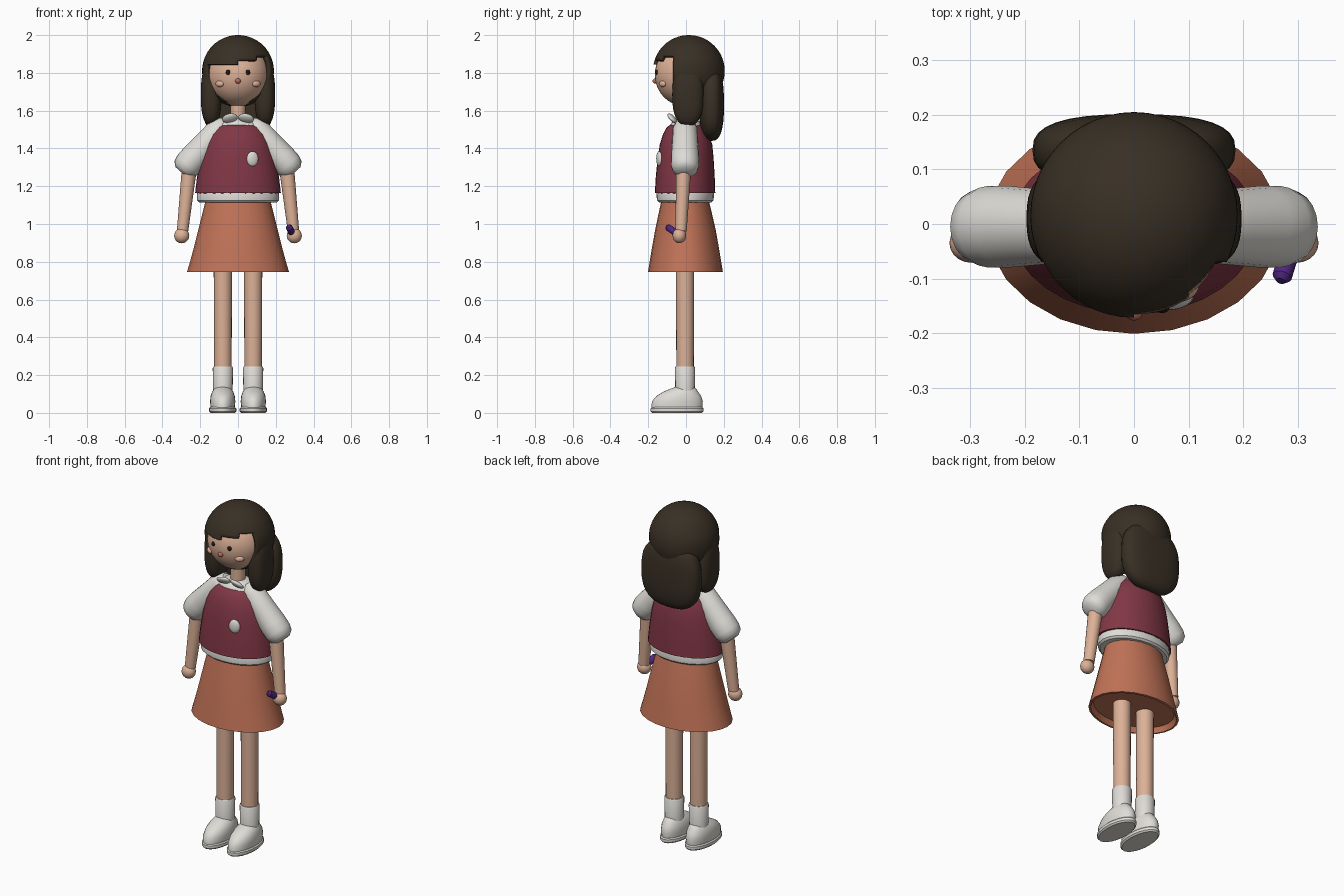
import bpy, bmesh, math
from mathutils import Matrix, Vector

cube = bpy.data.objects.get("Cube")
if cube:
    bpy.data.objects.remove(cube, do_unlink=True)


def material(name, rgb):
    m = bpy.data.materials.new(name)
    m.use_nodes = True
    m.diffuse_color = (*rgb, 1)
    m.node_tree.nodes["Principled BSDF"].inputs["Base Color"].default_value = (*rgb, 1)
    return m


SKIN = material("skin", (0.72, 0.44, 0.31))
HAIR = material("dark brown hair", (0.040, 0.029, 0.018))
VEST = material("maroon knit", (0.22, 0.038, 0.06))
SKIRT = material("terracotta cloth", (0.53, 0.17, 0.095))
WHITE = material("off white", (0.74, 0.72, 0.68))
PURPLE = material("purple", (0.08, 0.02, 0.22))
BLACK = material("eye black", (0.012, 0.01, 0.01))
NOSE = material("nose red", (0.5, 0.15, 0.11))
BLUSH = material("cheek pink", (0.76, 0.43, 0.33))


def finish(name, bm, mat, matrix=None, angle=40):
    if matrix:
        bm.transform(matrix)
    bmesh.ops.recalc_face_normals(bm, faces=bm.faces)
    mesh = bpy.data.meshes.new(name)
    bm.to_mesh(mesh)
    bm.free()
    mesh.materials.append(mat)
    ob = bpy.data.objects.new(name, mesh)
    bpy.context.collection.objects.link(ob)
    bpy.context.view_layer.objects.active = ob
    bpy.ops.object.select_all(action='DESELECT')
    ob.select_set(True)
    bpy.ops.object.shade_smooth_by_angle(angle=math.radians(angle))
    return ob


def loft(name, mat, rings, matrix=None, seg=24, x=0):
    """Stack of horizontal ellipses (z, rx, ry, centre y), capped at both ends."""
    bm = bmesh.new()
    loops = []
    for z, rx, ry, cy in rings:
        loops.append([bm.verts.new((x + rx * math.cos(a), cy + ry * math.sin(a), z))
                      for a in (math.tau * i / seg for i in range(seg))])
    for lo, hi in zip(loops, loops[1:]):
        for i in range(seg):
            j = (i + 1) % seg
            bm.faces.new((lo[i], lo[j], hi[j], hi[i]))
    bm.faces.new(loops[0])
    bm.faces.new(loops[-1])
    return finish(name, bm, mat, matrix)


def blob(name, mat, centre, radii, power=1.0, rot=None, seg=32):
    """Ellipsoid; a power below one makes it boxier."""
    bm = bmesh.new()
    bmesh.ops.create_uvsphere(bm, u_segments=seg, v_segments=seg // 2, radius=1)
    for v in bm.verts:
        v.co = [math.copysign(abs(c) ** power, c) * r for c, r in zip(v.co, radii)]
    m = Matrix.Translation(centre)
    return finish(name, bm, mat, m @ rot if rot else m, 80)


def tube(name, mat, a, b, profile, seg=20):
    """Round profile (distance, radius) along the line from a to b."""
    a, b = Vector(a), Vector(b)
    m = Matrix.Translation(a) @ (b - a).to_track_quat('Z', 'Y').to_matrix().to_4x4()
    return loft(name, mat, [(d, r, r, 0) for d, r in profile], m, seg)


# Head and neck
blob("head", SKIN, (0, 0, 1.79), (0.165, 0.165, 0.168), seg=40)
tube("neck", SKIN, (0, 0, 1.5), (0, 0, 1.7), [(0, 0.04), (0.17, 0.04)])
blob("nose", NOSE, (0, -0.163, 1.757), (0.015, 0.014, 0.014), seg=16)

# Hair cap with a stepped fringe and an open face
bm = bmesh.new()
bmesh.ops.create_uvsphere(bm, u_segments=48, v_segments=32, radius=0.19)
bm.transform(Matrix.Translation((0, 0.015, 1.81)))
FRONT, STEPS = -0.07, ((0.0, 1.845), (0.1, 1.868), (1.0, 1.89))
cuts = [((0, FRONT, 0), (0, 1, 0))]
cuts += [((0, 0, z), (0, 0, 1)) for _, z in STEPS]
cuts += [((x, 0, 0), (1, 0, 0)) for x, _ in STEPS[:2]]
for co, no in cuts:
    bmesh.ops.bisect_plane(bm, geom=bm.verts[:] + bm.edges[:] + bm.faces[:],
                           plane_co=co, plane_no=no, dist=1e-5)


def on_face(p):
    edge = next(z for x, z in STEPS if p.x < x)
    return p.y < FRONT and p.z < edge


bmesh.ops.delete(bm, geom=[f for f in bm.faces if on_face(f.calc_center_median())],
                 context='FACES')
cap = finish("hair_cap", bm, HAIR, angle=50)
thick = cap.modifiers.new("thickness", 'SOLIDIFY')
thick.thickness = 0.022
thick.offset = -1

# Long hair at the back
blob("back_hair", HAIR, (0, 0.135, 1.635), (0.186, 0.066, 0.195), 0.75)

# Blouse and vest
loft("blouse_top", WHITE, [(1.48, 0.13, 0.10, 0), (1.525, 0.115, 0.085, 0),
                           (1.545, 0.09, 0.068, 0), (1.558, 0.055, 0.05, 0)])
loft("blouse_hem", WHITE, [(1.115, 0.205, 0.14, -0.004), (1.125, 0.216, 0.15, -0.004),
                           (1.165, 0.218, 0.153, -0.004), (1.2, 0.2, 0.14, -0.004)])
loft("vest", VEST, [(1.162, 0.21, 0.145, -0.005), (1.164, 0.227, 0.16, -0.005),
                    (1.25, 0.217, 0.156, -0.004), (1.35, 0.2, 0.148, -0.002),
                    (1.42, 0.183, 0.139, 0), (1.475, 0.16, 0.122, 0),
                    (1.51, 0.132, 0.103, 0), (1.525, 0.11, 0.085, 0)], seg=32)
blob("badge", WHITE, (0.077, -0.142, 1.345), (0.032, 0.014, 0.04),
     rot=Matrix.Rotation(0.25, 4, 'Z'), seg=20)

# Skirt with a recessed underside
loft("skirt", SKIRT, [(0.775, 0.245, 0.172, -0.003), (0.745, 0.258, 0.186, -0.003),
                      (0.747, 0.27, 0.198, -0.003), (0.79, 0.257, 0.191, -0.003),
                      (0.87, 0.235, 0.178, -0.003), (0.97, 0.21, 0.16, -0.003),
                      (1.07, 0.185, 0.138, -0.004), (1.14, 0.167, 0.122, -0.005)])

# Paired parts
for side, s in (("left", 1), ("right", -1)):
    # Face
    blob(side + "_eye", BLACK, (s * 0.052, -0.153, 1.803), (0.013, 0.01, 0.014), seg=16)
    blob(side + "_cheek", BLUSH, (s * 0.097, -0.124, 1.742), (0.025, 0.014, 0.017),
         rot=Matrix.Rotation(s * 0.6, 4, 'Z'), seg=20)
    # Side hair and collar
    blob(side + "_side_hair", HAIR, (s * 0.142, 0.01, 1.685), (0.055, 0.083, 0.165), 0.8)
    blob(side + "_collar", WHITE, (s * 0.043, -0.073, 1.56), (0.042, 0.014, 0.032),
         rot=Matrix.Rotation(s * 0.2, 4, 'Y') @ Matrix.Rotation(0.8, 4, 'X'), seg=20)

    # Puffed sleeve, arm and hand
    tube(side + "_sleeve", WHITE, (s * 0.10, -0.005, 1.5), (s * 0.26, -0.005, 1.32),
         [(-0.055, 0.03), (-0.03, 0.055), (0, 0.065), (0.1, 0.069), (0.2, 0.075),
          (0.25, 0.075), (0.282, 0.066), (0.302, 0.04)])
    tube(side + "_arm", SKIN, (s * 0.257, -0.012, 1.3), (s * 0.295, -0.027, 0.95),
         [(0, 0.04), (0.34, 0.03)])
    blob(side + "_hand", SKIN, (s * 0.298, -0.035, 0.938), (0.04, 0.036, 0.04), seg=20)

    # Leg, sock and shoe
    tube(side + "_leg", SKIN, (s * 0.08, -0.005, 0.2), (s * 0.08, -0.005, 0.8),
         [(0, 0.046), (0.65, 0.049)])
    tube(side + "_sock", WHITE, (s * 0.08, -0.005, 0.09), (s * 0.08, -0.005, 0.24),
         [(0, 0.051), (0.148, 0.054), (0.155, 0.05)])
    loft(side + "_shoe", WHITE, [(0.028, 0.064, 0.134, -0.048), (0.06, 0.067, 0.135, -0.046),
                                 (0.09, 0.064, 0.118, -0.038), (0.112, 0.056, 0.092, -0.028),
                                 (0.13, 0.044, 0.064, -0.012), (0.14, 0.028, 0.04, -0.008)],
         x=s * 0.081)
    loft(side + "_sole", WHITE, [(0, 0.064, 0.132, -0.047), (0.008, 0.072, 0.14, -0.047),
                                 (0.024, 0.072, 0.14, -0.047), (0.03, 0.066, 0.134, -0.047)],
         x=s * 0.081)

# Small rod held in the left hand
tube("held_rod", PURPLE, (0.287, -0.045, 0.948), (0.27, -0.1, 0.985),
     [(-0.012, 0.008), (-0.004, 0.018), (0.064, 0.018), (0.074, 0.009)], seg=14)
